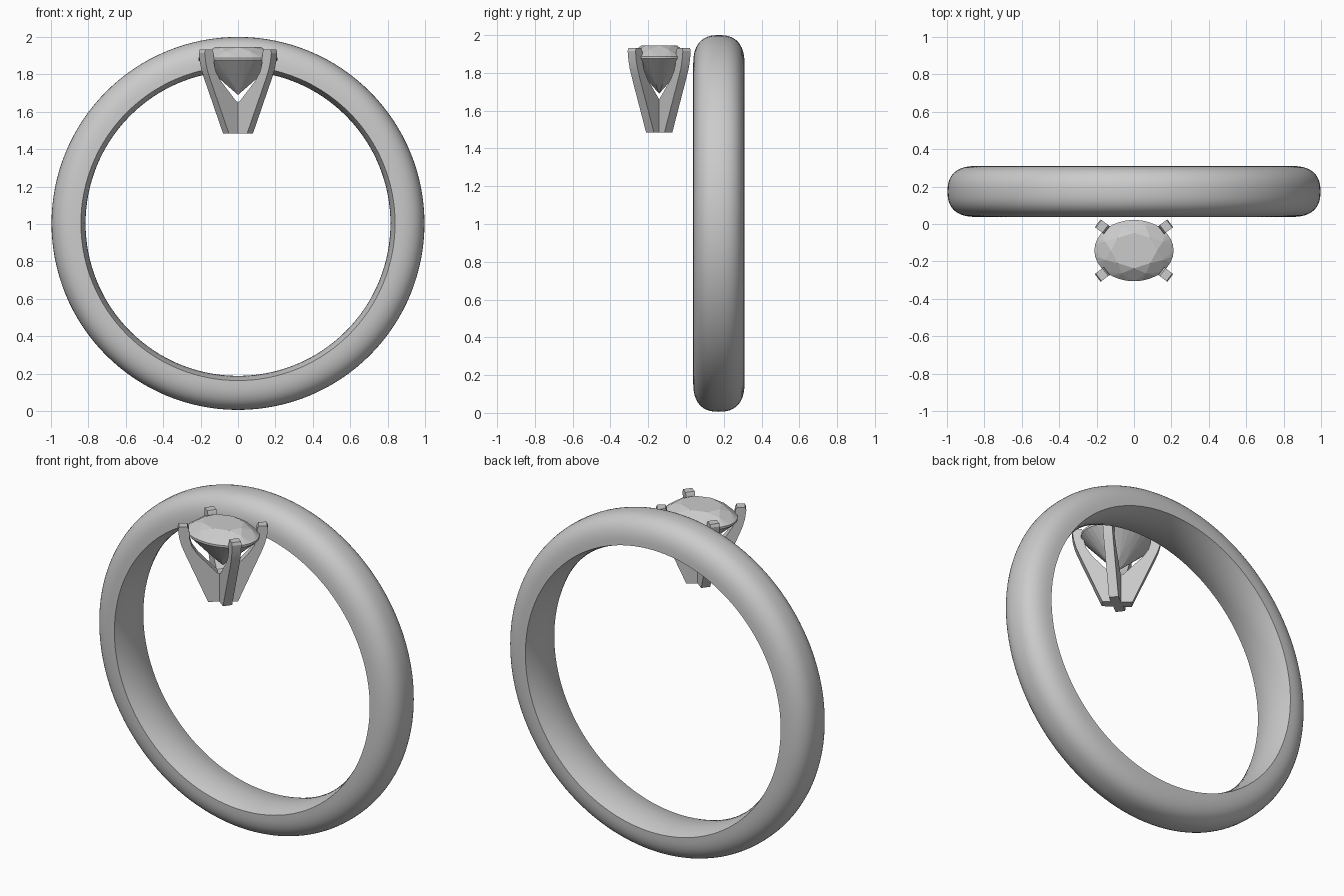
import bpy, bmesh, math
from mathutils import Vector

if "Cube" in bpy.data.objects:
    bpy.data.objects.remove(bpy.data.objects["Cube"])

HEAD_Y = -0.142          # centre of the stone and its setting
BAND_Y, BAND_Z = 0.174, 1.003


def make_object(name, bm):
    bmesh.ops.recalc_face_normals(bm, faces=bm.faces[:])
    mesh = bpy.data.meshes.new(name)
    bm.to_mesh(mesh)
    bm.free()
    obj = bpy.data.objects.new(name, mesh)
    bpy.context.collection.objects.link(obj)
    return obj


def smooth(obj, degrees):
    bpy.ops.object.select_all(action='DESELECT')
    obj.select_set(True)
    bpy.context.view_layer.objects.active = obj
    bpy.ops.object.shade_smooth_by_angle(angle=math.radians(degrees))


# Band: domed outside, slightly bulged comfort-fit inside, revolved about y
def make_band(steps=128):
    half, edge_r, outer_r, inner_r, power = 0.136, 0.84, 0.997, 0.815, 2 / 2.5
    profile = []
    for i in range(25):
        a = math.pi * i / 24
        c, s = math.cos(a), max(math.sin(a), 0)
        y = math.copysign(abs(c) ** power, c) * half
        profile.append((y, edge_r + (outer_r - edge_r) * s ** power))
    for i in range(1, 10):
        t = -1 + i / 5
        profile.append((t * half, inner_r + (edge_r - inner_r) * t * t))
    bm = bmesh.new()
    rings = []
    for k in range(steps):
        a = math.tau * k / steps
        rings.append([bm.verts.new((r * math.cos(a), BAND_Y + y, BAND_Z + r * math.sin(a)))
                      for y, r in profile])
    n = len(profile)
    for k in range(steps):
        p, q = rings[k], rings[(k + 1) % steps]
        for i in range(n):
            j = (i + 1) % n
            bm.faces.new((p[i], p[j], q[j], q[i]))
    smooth(make_object("band", bm), 40)


# Prongs: one side profile (radius, height), given thickness and turned
def make_prong(name, angle, width=0.052):
    profile = [(0, 1.485), (0.081, 1.485), (0.206, 1.775), (0.224, 1.82),
               (0.236, 1.865), (0.243, 1.915), (0.237, 1.932), (0.192, 1.932),
               (0.183, 1.915), (0.180, 1.86), (0.168, 1.815), (0.135, 1.765),
               (0.03, 1.655), (0, 1.65)]
    radial = Vector((math.cos(angle), math.sin(angle), 0))
    side = Vector((-math.sin(angle), math.cos(angle), 0)) * width
    bm = bmesh.new()
    base = Vector((0, HEAD_Y, 0)) - side / 2
    face = bm.faces.new([bm.verts.new(base + radial * r + Vector((0, 0, z)))
                         for r, z in profile])
    out = bmesh.ops.extrude_face_region(bm, geom=[face], use_keep_orig=True)
    moved = [v for v in out["geom"] if isinstance(v, bmesh.types.BMVert)]
    bmesh.ops.translate(bm, verts=moved, vec=side)
    smooth(make_object(name, bm), 25)


# Stone: oval brilliant cut with table, stars, kites, girdle and pavilion
def make_stone():
    bm = bmesh.new()

    def ring(count, scale, z, offset=0.0):
        return [bm.verts.new((0.212 * scale * math.cos(math.tau * (i + offset) / count),
                              HEAD_Y + 0.164 * scale * math.sin(math.tau * (i + offset) / count), z))
                for i in range(count)]

    table = ring(8, 0.58, 1.945)
    crown = ring(8, 0.80, 1.923, 0.5)
    upper = ring(32, 1, 1.888)
    lower = ring(32, 1, 1.876)
    pavilion = ring(8, 0.27, 1.736, 0.5)
    culet = bm.verts.new((0, HEAD_Y, 1.69))
    bm.faces.new(table)
    for i in range(8):
        j, g = (i + 1) % 8, 4 * i
        bm.faces.new((table[i], table[j], crown[i]))
        bm.faces.new((table[i], crown[i], upper[g], crown[i - 1]))
        bm.faces.new((culet, pavilion[i], lower[g], pavilion[i - 1]))
        for k in range(g, g + 4):
            m = (k + 1) % 32
            bm.faces.new((crown[i], upper[k], upper[m]))
            bm.faces.new((upper[k], upper[m], lower[m], lower[k]))
            bm.faces.new((lower[k], lower[m], pavilion[i]))
    make_object("oval_stone", bm)


make_band()
make_stone()
tilt = math.radians(37)
for name, angle in (("prong_back_right", tilt), ("prong_back_left", math.pi - tilt),
                    ("prong_front_left", math.pi + tilt), ("prong_front_right", -tilt)):
    make_prong(name, angle)
